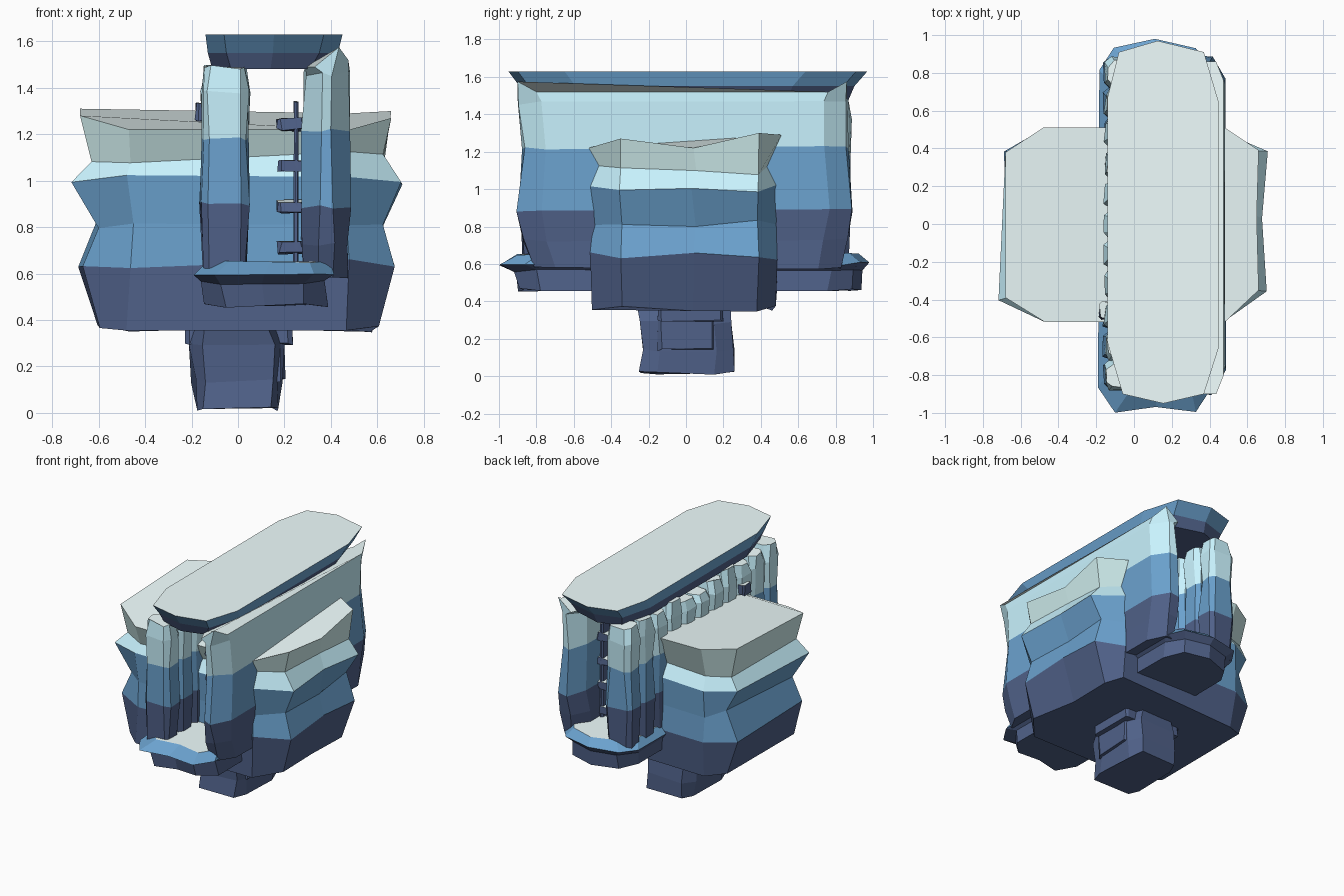
import bpy, bmesh, random

if "Cube" in bpy.data.objects:
    bpy.data.objects.remove(bpy.data.objects["Cube"])
random.seed(4)

# Paint runs from navy at the base to pale on the tops
COLOURS = {"navy": (0.08, 0.12, 0.25), "blue": (0.147, 0.36, 0.62),
           "light": (0.585, 0.9, 1.0), "pale": (0.87, 1.0, 1.0), "sage": (0.64, 0.87, 0.87)}
MATS = {}
for key, rgb in COLOURS.items():
    MATS[key] = bpy.data.materials.new(key + "_paint")
    MATS[key].diffuse_color = (*rgb, 1)
INDEX = {k: i for i, k in enumerate(MATS)}


def loft(name, rings, bands):
    """Skin a stack of point rings, one colour per band; navy base, pale top."""
    bm = bmesh.new()
    rows = [[bm.verts.new(p) for p in r] for r in rings]
    n = len(rows[0])
    for a, b, colour in zip(rows, rows[1:], bands):
        for i in range(n):
            j = (i + 1) % n
            bm.faces.new((a[i], a[j], b[j], b[i])).material_index = INDEX[colour]
    bm.faces.new(rows[0][::-1]).material_index = INDEX["navy"]
    bm.faces.new(rows[-1]).material_index = INDEX["pale"]
    bmesh.ops.recalc_face_normals(bm, faces=bm.faces)
    me = bpy.data.meshes.new(name)
    for m in MATS.values():
        me.materials.append(m)
    bm.to_mesh(me)
    bm.free()
    ob = bpy.data.objects.new(name, me)
    bpy.context.collection.objects.link(ob)
    return ob


def chamfer_ring(x0, x1, y0, y1, z, cx, cy, jit=0.0):
    """Rectangle with cut corners, optionally roughened."""
    pts = [(x0 + cx, y0), (x1 - cx, y0), (x1, y0 + cy), (x1, y1 - cy),
           (x1 - cx, y1), (x0 + cx, y1), (x0, y1 - cy), (x0, y0 + cy)]
    r = lambda: random.uniform(-jit, jit)
    return [(x + r(), y + r(), z + r()) for x, y in pts]


def block(name, x0, x1, y0, y1, z0, z1, jit=0.008):
    loft(name, [chamfer_ring(x0, x1, y0, y1, z, 0.015, 0.015, jit) for z in (z0, z1)], ["navy"])


# Wide faceted body: z, left x, right x, front y, back y
def body_ring(z, xl, xr, yf, yb):
    pts = [(-0.47, yf), (0.48, yf), (xr, -0.35), (xr - 0.01, 0.04), (xr, 0.39),
           (0.48, yb), (-0.48, yb), (xl, 0.38), (xl, -0.39)]
    top = (0, 0.0, 0.05, 0, 0.08, 0.07, 0.08, 0.09, 0.06) if z > 1.2 else None
    r = lambda a: 0 if top else random.uniform(-a, a)
    return [(x + r(0.02), y + r(0.015), z + (top[i] if top else r(0.025)))
            for i, (x, y) in enumerate(pts)]


loft("body", [body_ring(*r) for r in (
    (0.36, -0.61, 0.59, -0.49, 0.47), (0.64, -0.67, 0.66, -0.50, 0.49),
    (0.82, -0.61, 0.63, -0.50, 0.49), (1.01, -0.70, 0.69, -0.53, 0.50),
    (1.10, -0.62, 0.64, -0.46, 0.44), (1.22, -0.68, 0.66, -0.52, 0.51))],
    ["navy", "blue", "blue", "light", "sage"])

# Foot and its collar
loft("foot", [chamfer_ring(*r, 0.04, 0.09, 0.012) for r in (
    (-0.18, 0.17, -0.25, 0.25, 0.015), (-0.19, 0.18, -0.24, 0.25, 0.14),
    (-0.20, 0.19, -0.24, 0.24, 0.29), (-0.17, 0.15, -0.26, 0.24, 0.40))], ["navy"] * 3)
block("collar", -0.23, 0.23, -0.15, 0.20, 0.30, 0.40)
block("foot_side_lug", 0.05, 0.20, -0.15, 0.15, 0.14, 0.36)


# Long end-pointed boards above and below the frame
def board_ring(x0, x1, y0, y1, z):
    c = (x0 + x1) / 2
    return [(x0, y0 + 0.32, z), (x0 + 0.08, y0 + 0.05, z), (c, y0, z), (x1 - 0.08, y0 + 0.05, z),
            (x1, y0 + 0.3, z), (x1, y1 - 0.33, z), (x1 - 0.08, y1 - 0.06, z), (c - 0.03, y1, z),
            (x0 + 0.06, y1 - 0.06, z), (x0, y1 - 0.3, z)]


loft("top_board", [board_ring(*r) for r in (
    (-0.11, 0.39, -0.86, 0.87, 1.48), (-0.13, 0.43, -0.89, 0.90, 1.55),
    (-0.14, 0.45, -0.95, 0.97, 1.63))], ["navy", "blue"])


def point_ends(ring, front, back):
    """Add a middle point to both ends of a cut-corner ring."""
    mid = lambda a, b, dy: ((a[0] + b[0]) / 2, a[1] + dy, (a[2] + b[2]) / 2)
    return [ring[0], mid(ring[0], ring[1], front), *ring[1:5],
            mid(ring[4], ring[5], back), *ring[5:]]


loft("bottom_board", [point_ends(chamfer_ring(*r, 0.09, 0.12, 0.01), 0.03, 0.05) for r in (
    (-0.15, 0.38, -0.90, 0.88, 0.46), (-0.16, 0.38, -0.91, 0.89, 0.56),
    (-0.19, 0.41, -0.99, 0.94, 0.60), (-0.13, 0.39, -0.91, 0.87, 0.65))],
    ["navy", "navy", "blue"])

# Solid right wall of the frame, its top edge lifting at both ends
wall = [chamfer_ring(*r, 0.07, 0.12, 0.01) for r in (
    (0.28, 0.47, -0.82, 0.83, 0.58), (0.27, 0.48, -0.87, 0.86, 0.73),
    (0.28, 0.48, -0.90, 0.89, 0.89), (0.28, 0.475, -0.87, 0.86, 1.22),
    (0.29, 0.48, -0.89, 0.86, 1.46))]
wall.append([(x, y, 1.49 if x < 0.37 else (1.575 if abs(y) > 0.82 else 1.52))
             for x, y, _ in chamfer_ring(0.29, 0.475, -0.90, 0.86, 1.5, 0.04, 0.1)])
loft("right_wall", wall, ["navy", "navy", "blue", "light", "light"])

# Row of rough upright planks on the left
count = 11
for k in range(count):
    ya = -0.88 + 1.76 * k / count
    yb = ya + 1.76 / count
    top = 1.49 if k in (0, count - 1) else random.uniform(1.43, 1.50)
    rings = []
    for z, pad in ((0.59, 0.01), (0.9, -0.004), (1.18, 0.006), (1.38, 0.0), (top, 0.014)):
        rings.append(chamfer_ring(-0.155 + pad, 0.045 - pad, ya + pad, yb - pad,
                                  z, 0.03, 0.03, 0.009))
    loft("left_plank_%02d" % k, rings, ["navy", "blue", "light", "light"])

# Pegs on thin strips inside each open end
for end, y in (("front", -0.58), ("back", 0.58)):
    block("peg_strip_" + end, 0.24, 0.26, y - 0.05, y + 0.05, 0.64, 1.34, 0.003)
    for k in range(4):
        z = 0.71 + 0.178 * k
        block("peg_%s_%d" % (end, k), 0.17, 0.29, y - 0.05, y + 0.05, z - 0.025, z + 0.025)
block("outer_peg", -0.185, -0.12, -0.50, -0.41, 1.26, 1.33)

for m in bpy.data.materials:
    if m.users and not m.is_grease_pencil:
        m.use_nodes = True
        m.node_tree.nodes["Principled BSDF"].inputs["Base Color"].default_value = m.diffuse_color
